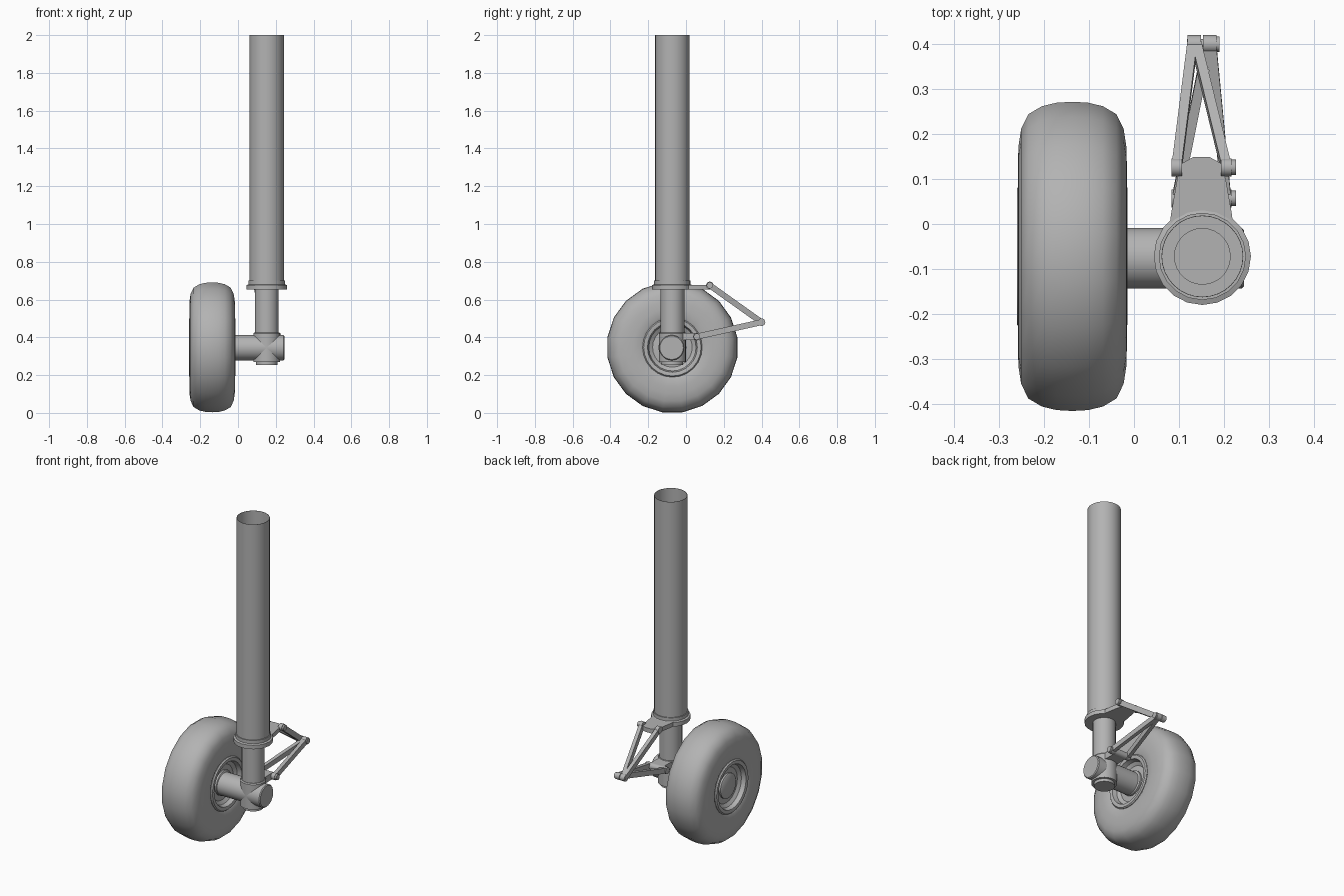
import bpy, bmesh, math
from mathutils import Vector

if "Cube" in bpy.data.objects:
    bpy.data.objects.remove(bpy.data.objects["Cube"])

SX, SY = 0.152, -0.072     # strut axis
LX = 0.15                  # scissor link centre
WX, WZ = -0.137, 0.347     # wheel centre

GREY = bpy.data.materials.new("dark_grey")
GREY.diffuse_color = (0.45, 0.45, 0.45, 1)
GREY.use_nodes = True
GREY.node_tree.nodes["Principled BSDF"].inputs["Base Color"].default_value = GREY.diffuse_color


def finish(name, bm, angle=35):
    bmesh.ops.remove_doubles(bm, verts=bm.verts, dist=1e-5)
    bmesh.ops.recalc_face_normals(bm, faces=bm.faces)
    me = bpy.data.meshes.new(name)
    bm.to_mesh(me)
    bm.free()
    me.materials.append(GREY)
    ob = bpy.data.objects.new(name, me)
    bpy.context.collection.objects.link(ob)
    bpy.ops.object.select_all(action='DESELECT')
    bpy.context.view_layer.objects.active = ob
    ob.select_set(True)
    bpy.ops.object.shade_smooth_by_angle(angle=math.radians(angle))
    return ob


def lathe(name, profile, centre, axis, n=24, angle=35, phase=0.0):
    """Revolve (radius, position along axis) points about the x or z axis."""
    bm = bmesh.new()
    rings = []
    for r, h in profile:
        ring = []
        for i in range(n):
            a = 2 * math.pi * (i + phase) / n
            c, s = r * math.cos(a), r * math.sin(a)
            off = Vector((h, c, s)) if axis == 'x' else Vector((c, s, h))
            ring.append(bm.verts.new(Vector(centre) + off))
        rings.append(ring)
    for lo, hi in zip(rings, rings[1:]):
        for i in range(n):
            j = (i + 1) % n
            bm.faces.new((lo[i], lo[j], hi[j], hi[i]))
    return finish(name, bm, angle)


def rod(name, x0, x1, y, z, r, n=16):
    return lathe(name, [(0, x0), (r, x0), (r, x1), (0, x1)], (0, y, z), 'x', n)


def plate(name, half, z0, z1):
    """Flat plate, symmetric about x = LX, from (half width, y) points."""
    outline = [(LX + x, y) for x, y in half] + [(LX - x, y) for x, y in reversed(half)]
    bm = bmesh.new()
    low, high = [[bm.verts.new((x, y, z)) for x, y in outline] for z in (z0, z1)]
    bm.faces.new(low)
    bm.faces.new(high)
    for i in range(len(outline)):
        j = (i + 1) % len(outline)
        bm.faces.new((low[i], low[j], high[j], high[i]))
    return finish(name, bm)


def beam(name, a, b, w, h):
    """Bar from a to b, w wide across x and h deep in the yz plane."""
    a, b = Vector(a), Vector(b)
    d = b - a
    up = Vector((0, -d.z, d.y)).normalized() * h / 2
    side = Vector((w / 2, 0, 0))
    bm = bmesh.new()
    q = [[bm.verts.new(p + sx * side + sz * up)
          for sx, sz in ((-1, -1), (1, -1), (1, 1), (-1, 1))] for p in (a, b)]
    bm.faces.new(q[0])
    bm.faces.new(q[1])
    for i in range(4):
        j = (i + 1) % 4
        bm.faces.new((q[0][i], q[0][j], q[1][j], q[1][i]))
    return finish(name, bm)


# Tyre
half = [(0.156, 0.112), (0.17, 0.119), (0.21, 0.121), (0.247, 0.12),
        (0.287, 0.114), (0.32, 0.098), (0.338, 0.068), (0.346, 0.035)]
tyre = half + [(0.348, 0)] + [(r, -h) for r, h in reversed(half)]
lathe("tyre", tyre, (WX, SY, WZ), 'x', 20, 50, 0.5)

# Wheel rim: lip, recess and raised centre on both sides
side = [(0, 0.1), (0.066, 0.1), (0.074, 0.095), (0.074, 0.085),
        (0.105, 0.082), (0.125, 0.095), (0.132, 0.121), (0.138, 0.123),
        (0.152, 0.123), (0.158, 0.116), (0.158, 0.1)]
rim = side + [(r, -h) for r, h in reversed(side)]
lathe("wheel_rim", rim, (WX, SY, WZ), 'x', 24)

# Axle
lathe("axle", [(0, -0.06), (0.067, -0.06), (0.067, 0.24), (0.062, 0.245), (0, 0.245)],
      (0, SY - 0.004, WZ - 0.002), 'x', 28)

# Axle hub with bottom cap
lathe("axle_hub", [(0, 0.253), (0.057, 0.253), (0.057, 0.27), (0.071, 0.27),
                   (0.071, 0.42), (0.066, 0.426), (0, 0.426)], (SX, SY, 0), 'z', 28)

# Sliding piston
lathe("piston", [(0, 0.40), (0.063, 0.40), (0.063, 0.705), (0, 0.705)],
      (SX, SY, 0), 'z', 28)

# Open-topped strut tube
lathe("strut_tube", [(0.091, 0.68), (0.091, 2.0), (0.0895, 2.0), (0.0895, 0.68)],
      (SX, SY, 0), 'z', 32)

# Collar at the foot of the strut
lathe("strut_collar", [(0, 0.652), (0.108, 0.652), (0.108, 0.676), (0.097, 0.68),
                       (0.097, 0.70), (0, 0.70)], (SX, SY, 0), 'z', 20)

# Upper and lower lugs carrying the scissor links
plate("upper_lug", [(0.075, SY), (0.068, 0.02), (0.054, 0.10), (0.043, 0.135),
                    (0.018, 0.149)], 0.652, 0.678)
plate("lower_lug", [(0.045, SY), (0.042, 0.057)], 0.385, 0.424)
rod("lower_lug_eye", LX - 0.042, LX + 0.042, 0.057, 0.404, 0.02)

# Scissor links: two legs each, meeting at an offset knee joint
KY, KZ = 0.40, 0.48
for label, y, z, kx in (("upper", 0.126, 0.675, 0.134), ("lower", 0.057, 0.404, 0.168)):
    for tag, s in (("left", -1), ("right", 1)):
        px = LX + s * 0.055
        beam(f"{label}_link_{tag}_leg", (px, y, z), (kx + s * 0.004, KY, KZ), 0.022, 0.031)
        rod(f"{label}_link_{tag}_eye", px - 0.012, px + 0.012, y, z, 0.02)
    rod(f"{label}_link_knee", kx - 0.015, kx + 0.015, KY, KZ, 0.02)
    rod(f"{label}_pin_head", 0.21, 0.227, y, z, 0.017, 12)
rod("knee_pin", 0.118, 0.19, KY, KZ, 0.011)
rod("knee_pin_head", 0.182, 0.19, KY, KZ, 0.017, 12)
